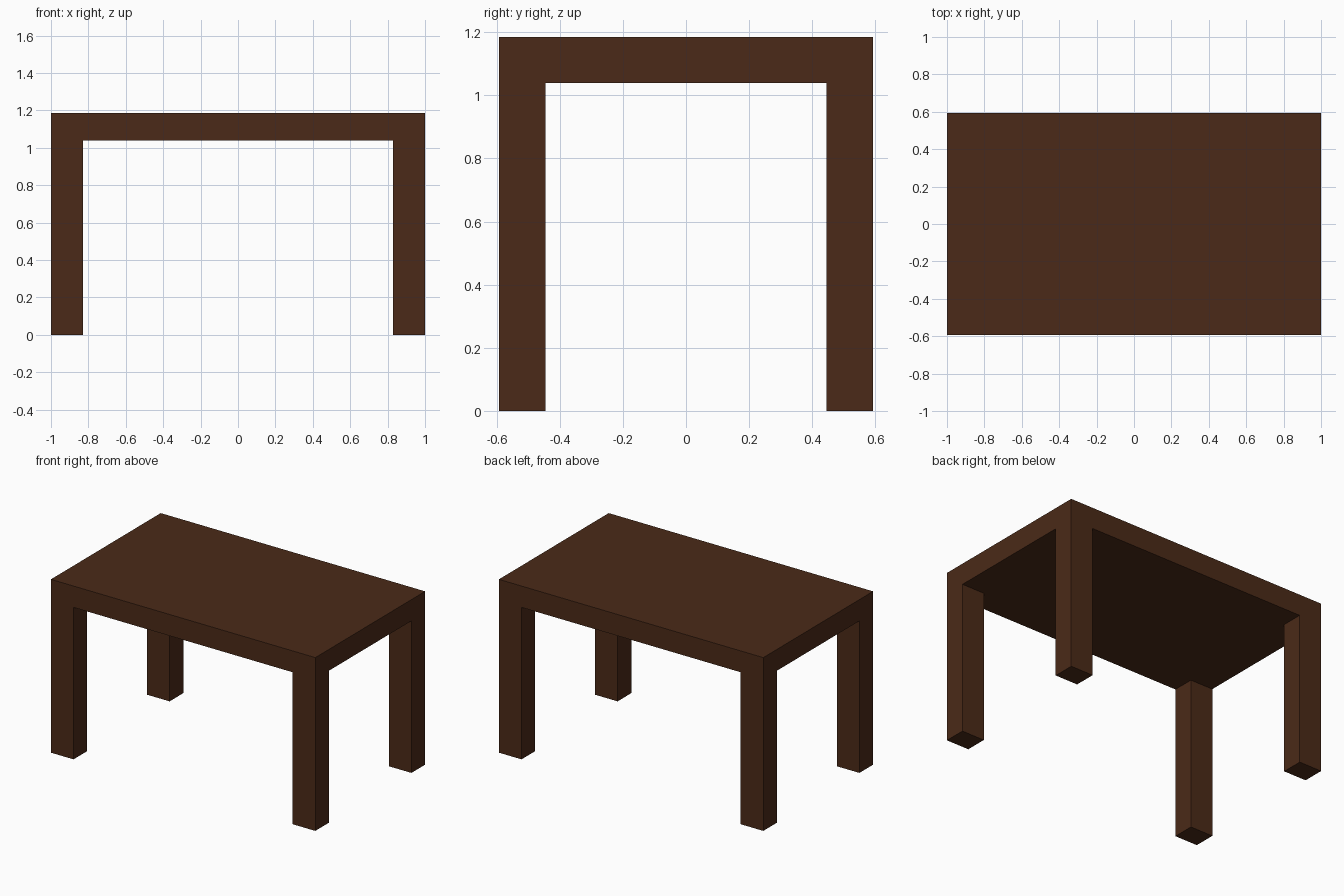
import bpy
import bmesh

if "Cube" in bpy.data.objects:
    bpy.data.objects.remove(bpy.data.objects["Cube"])

HALF_X, HALF_Y = 1.0, 0.593      # outer half sizes
LEG_X, LEG_Y = 0.171, 0.148      # leg cross-section
TOP, UNDERSIDE = 1.185, 1.039

bm = bmesh.new()

# Underside as a 3 x 3 grid whose corner cells are the leg sections
xs = [-HALF_X, -HALF_X + LEG_X, HALF_X - LEG_X, HALF_X]
ys = [-HALF_Y, -HALF_Y + LEG_Y, HALF_Y - LEG_Y, HALF_Y]
grid = [[bm.verts.new((x, y, UNDERSIDE)) for y in ys] for x in xs]
corners = []
for i in range(3):
    for j in range(3):
        face = bm.faces.new((grid[i][j], grid[i][j + 1],
                             grid[i + 1][j + 1], grid[i + 1][j]))
        if i != 1 and j != 1:
            corners.append(face)

# Tabletop: raise a copy of the underside into a solid slab
slab = bmesh.ops.extrude_face_region(bm, geom=bm.faces[:], use_keep_orig=True)
top_verts = [g for g in slab["geom"] if isinstance(g, bmesh.types.BMVert)]
bmesh.ops.translate(bm, vec=(0, 0, TOP - UNDERSIDE), verts=top_verts)

# Legs: pull each corner cell down to the floor
for face in corners:
    leg = bmesh.ops.extrude_discrete_faces(bm, faces=[face])["faces"][0]
    bmesh.ops.translate(bm, vec=(0, 0, -UNDERSIDE), verts=leg.verts[:])

# Merge flat faces into clean panels
bmesh.ops.recalc_face_normals(bm, faces=bm.faces[:])
bmesh.ops.dissolve_limit(bm, angle_limit=0.01, verts=bm.verts[:], edges=bm.edges[:])

mesh = bpy.data.meshes.new("table")
bm.to_mesh(mesh)
bm.free()
table = bpy.data.objects.new("table", mesh)
bpy.context.collection.objects.link(table)

# Dark brown wood
wood = bpy.data.materials.new("dark_wood")
wood.diffuse_color = (0.07, 0.023, 0.009, 1)
wood.use_nodes = True
wood.node_tree.nodes["Principled BSDF"].inputs["Base Color"].default_value = wood.diffuse_color
mesh.materials.append(wood)
